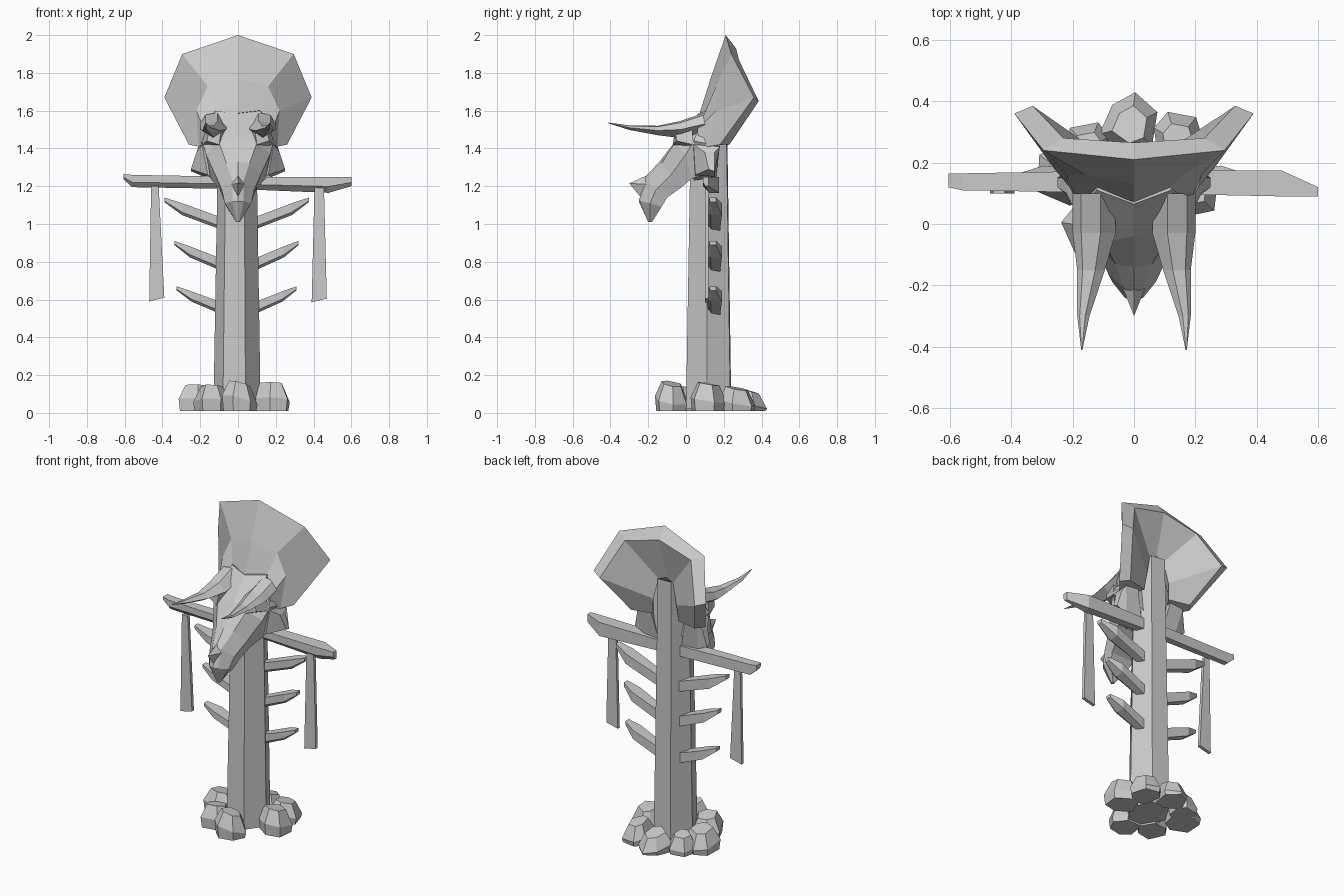
import bpy
import bmesh
import math
import random

default_cube = bpy.data.objects.get("Cube")
if default_cube:
    bpy.data.objects.remove(default_cube, do_unlink=True)

random.seed(4)

# One pale grey for the whole model
bone_grey = bpy.data.materials.new("bone_grey")
bone_grey.use_nodes = True
GREY = (0.6, 0.6, 0.6, 1)
bone_grey.diffuse_color = GREY
bone_grey.node_tree.nodes["Principled BSDF"].inputs["Base Color"].default_value = GREY


def loft(name, rings):
    """Join closed rings of equal length into a capped, flat-shaded solid."""
    bm = bmesh.new()
    loops = [[bm.verts.new(point) for point in ring] for ring in rings]
    for lower, upper in zip(loops, loops[1:]):
        for i in range(len(lower)):
            bm.faces.new((lower[i - 1], lower[i], upper[i], upper[i - 1]))
    bm.faces.new(loops[0])
    bm.faces.new(loops[-1])
    bmesh.ops.remove_doubles(bm, verts=bm.verts, dist=0.0005)
    bmesh.ops.recalc_face_normals(bm, faces=bm.faces)
    mesh = bpy.data.meshes.new(name)
    bm.to_mesh(mesh)
    bm.free()
    mesh.materials.append(bone_grey)
    part = bpy.data.objects.new(name, mesh)
    bpy.context.scene.collection.objects.link(part)


def flip(points):
    """Mirror points across the middle plane."""
    return [(-x, y, z) for x, y, z in points]


def whole_ring(half):
    """Complete a ring whose first point lies on the middle plane."""
    return half + flip(reversed(half[1:]))


def bar_section(x, y_front, y_back, z_low, z_high, cut):
    """Section across the x axis with its lower front edge cut off."""
    cut_y = y_front + (y_back - y_front) * cut
    cut_z = z_low + (z_high - z_low) * cut
    return [(x, cut_y, z_low), (x, y_back, z_low), (x, y_back, z_high),
            (x, y_front, z_high), (x, y_front, cut_z)]


def scaled_outline(outline, centre, scale, height):
    return [(centre[0] + (x - centre[0]) * scale,
             centre[1] + (y - centre[1]) * scale, height)
            for x, y in outline]


# Six-sided tapering post with a steeply slanted top
post_outline = [(-.08, 0), (.04, 0), (.12, .11), (.06, .235), (-.06, .24), (-.13, .12)]
post_centre = (0, .12)
post_base = scaled_outline(post_outline, post_centre, 1, .02)
post_top = [(x, y, 1.4 + 1.2 * y)
            for x, y, z in scaled_outline(post_outline, post_centre, .8, 0)]
loft("post", [post_base, post_top])

# Crossbar with chipped ends
loft("crossbar", [
    bar_section(-.605, .12, .165, 1.235, 1.265, .4),
    bar_section(-.56, .11, .165, 1.195, 1.26, .4),
    bar_section(0, .1, .175, 1.185, 1.25, .4),
    bar_section(.48, .09, .175, 1.165, 1.25, .4),
    bar_section(.6, .09, .12, 1.2, 1.25, .4),
])


# Hanging strips, slightly wider at the torn lower end
def hanging_strip(name, top_left, top_right, low_left, low_right, low_z):
    rings = []
    for left, right, z, skew in ((low_left, low_right, low_z, .01),
                                 (top_left, top_right, 1.2, 0)):
        rings.append([(left, .1, z - skew), (right, .1, z + skew),
                      (right, .12, z + skew), (left, .12, z - skew)])
    loft(name, rings)


hanging_strip("right_strip", -.46, -.42, -.47, -.39, .6)
hanging_strip("left_strip", .405, .455, .39, .47, .595)


# Three pairs of ribs, each a tapering bent spike
def rib(name, side, root_z, reach, rise):
    def section(x, z_low, z_high, y_front, y_back):
        return bar_section(side * x, y_front, y_back, root_z + z_low, root_z + z_high, .25)

    loft(name, [
        section(.06, -.03, .035, .12, .18),
        section(reach * .76, rise * .38, rise * .8, .11, .19),
        section(reach, rise * .84, rise, .125, .16),
    ])


for number, (root_z, reach, rise) in enumerate(((.54, .31, .13), (.77, .32, .14), (.99, .375, .15))):
    rib(f"left_rib_{number}", 1, root_z, reach, rise)
    rib(f"right_rib_{number}", -1, root_z, reach + .015, rise)


# Rough rocks piled around the foot of the post
def rock(name, x, y, radius, height):
    sides = 6
    turn = random.random()
    outline = []
    for i in range(sides):
        angle = math.tau * (i + turn + random.uniform(-.2, .2)) / sides
        reach = radius * random.uniform(.9, 1.12)
        outline.append((x + reach * math.cos(angle), y + reach * math.sin(angle)))
    lean_x, lean_y = random.uniform(-.3, .3), random.uniform(-.3, .3)
    rings = []
    for scale, level in ((.92, .01), (1, height * .4), (.6, height * .93)):
        ring = scaled_outline(outline, (x, y), scale, level)
        if level > .01:
            ring = [(px, py, pz + (px - x) * lean_x + (py - y) * lean_y)
                    for px, py, pz in ring]
        rings.append(ring)
    loft(name, rings)


rocks = [(.01, -.075, .095, .165), (-.14, -.01, .095, .15), (-.22, .16, .1, .15),
         (-.15, .25, .085, .13), (-.01, .32, .1, .13), (.14, .27, .09, .14),
         (.18, .12, .1, .165)]
for number, placement in enumerate(rocks):
    rock(f"rock_{number}", *placement)

# Broad neck frill: sections run inner front, middle, rim, rim back, hollow back
frill_low = [(.17, .07, 1.4), (.21, .12, 1.41), (.26, .18, 1.42), (.22, .23, 1.42), (.09, .2, 1.42)]
frill_side = [(.18, .06, 1.5), (.22, .16, 1.6), (.39, .36, 1.67), (.33, .385, 1.65), (.08, .21, 1.52)]
frill_shoulder = [(.12, .12, 1.6), (.16, .16, 1.73), (.295, .24, 1.9), (.23, .28, 1.87), (.05, .2, 1.65)]
frill_crown = [(0, .07, 1.58), (0, .13, 1.77), (0, .21, 2), (0, .265, 1.93), (0, .2, 1.67)]
frill_half = [frill_low, frill_side, frill_shoulder, frill_crown]
loft("neck_frill", frill_half + [flip(ring) for ring in reversed(frill_half[:-1])])

# Skull: sections from the back of the head to the beak tip
skull_halves = [
    [(0, .15, 1.6), (.13, .15, 1.58), (.2, .14, 1.42), (.07, .17, 1.3)],
    [(0, .065, 1.585), (.12, .11, 1.6), (.19, .04, 1.44), (.14, .1, 1.26)],
    [(0, -.04, 1.46), (.1, -.06, 1.43), (.17, 0, 1.37), (.145, .03, 1.24)],
    [(0, -.14, 1.33), (.06, -.13, 1.32), (.12, -.08, 1.26), (.1, -.03, 1.19)],
    [(0, -.22, 1.245), (.03, -.21, 1.23), (.085, -.16, 1.18), (.08, -.1, 1.14)],
    [(0, -.25, 1.12), (.03, -.24, 1.12), (.07, -.19, 1.11), (.06, -.13, 1.09)],
    [(0, -.2, 1.01), (.005, -.2, 1.01), (.01, -.19, 1.01), (.005, -.18, 1.01)],
]
loft("skull", [whole_ring(half) for half in skull_halves])

# Small nose horn
nose_base = [(0, -.18, 1.27), (.04, -.2, 1.21), (0, -.23, 1.13), (-.04, -.2, 1.21)]
nose_tip = (0, -.3, 1.215)
loft("nose_horn", [nose_base, [nose_tip] * len(nose_base)])


def horn_section(x, y, z, half_width, half_height):
    """Five-sided section with a broad underside and a ridge on top."""
    return [(x - half_width, y, z), (x - half_width * .3, y, z + half_height),
            (x + half_width * .6, y, z + half_height * .8),
            (x + half_width, y, z), (x, y, z - half_height)]


# Brow horns sweep forward from heavy brows, thin out and curl up at the tip
horn_rings = [
    horn_section(.13, .1, 1.53, .07, .06),
    horn_section(.13, -.03, 1.5, .07, .045),
    horn_section(.14, -.15, 1.495, .045, .025),
    horn_section(.165, -.3, 1.51, .02, .012),
    horn_section(.17, -.41, 1.535, .002, .002),
]
# Eye sockets bulging under the horns
socket_rings = [
    [(.06, .03, 1.5), (.17, .03, 1.52), (.19, .04, 1.42), (.08, .03, 1.38)],
    [(.09, -.06, 1.49), (.15, -.06, 1.5), (.165, -.05, 1.44), (.1, -.07, 1.42)],
]
# Flared cheek plates below the frill
cheek_rings = [
    [(.12, .03, 1.42), (.12, .18, 1.42), (.08, .16, 1.25), (.09, .04, 1.23)],
    [(.19, .04, 1.42), (.21, .18, 1.41), (.18, .15, 1.25), (.16, .05, 1.26)],
    [(.22, .1, 1.38), (.22, .15, 1.38), (.25, .15, 1.28), (.25, .12, 1.29)],
]
for name, rings in (("brow_horn", horn_rings), ("eye_socket", socket_rings),
                    ("cheek_plate", cheek_rings)):
    loft("left_" + name, rings)
    loft("right_" + name, [flip(ring) for ring in rings])
